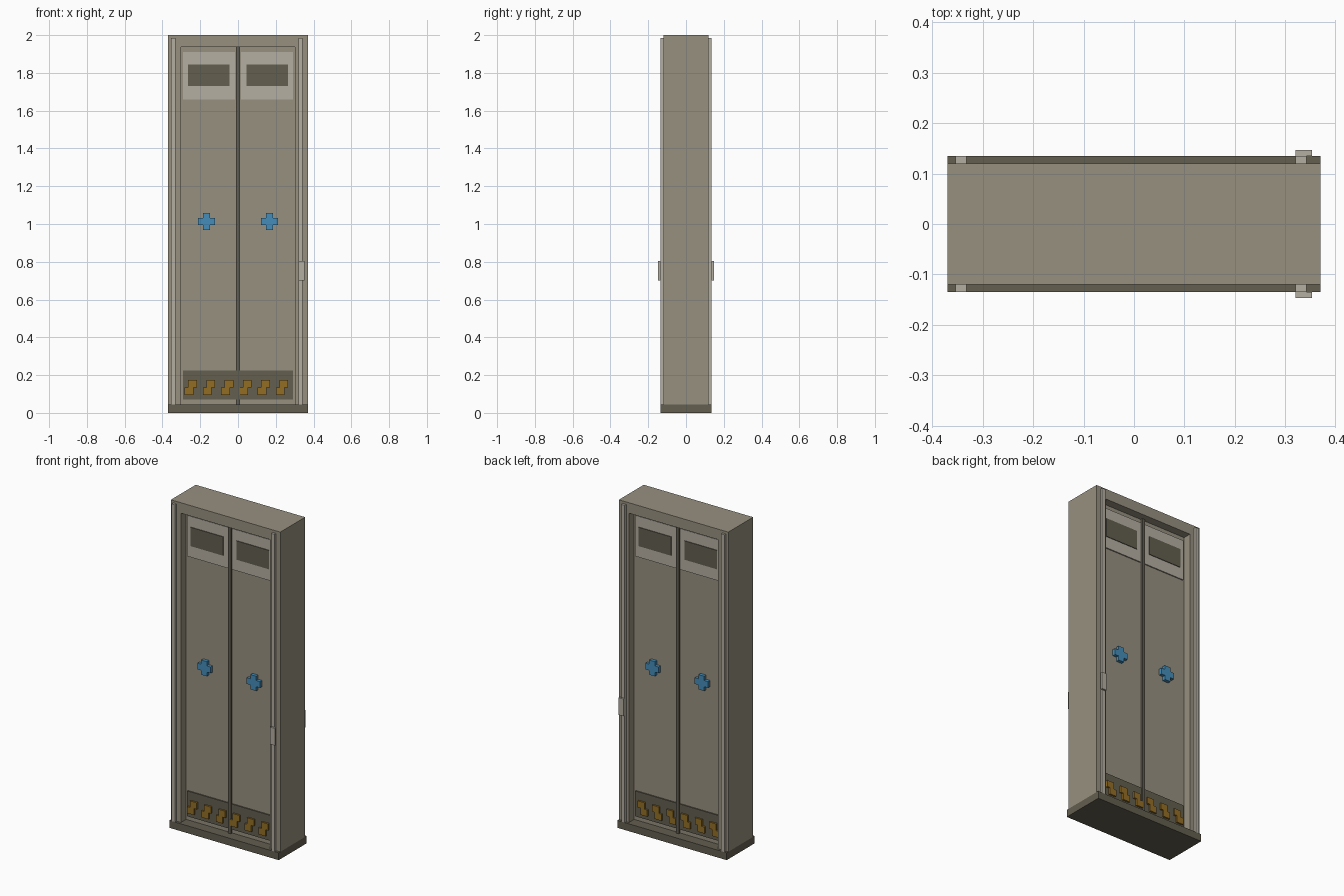
import bpy, bmesh

if "Cube" in bpy.data.objects:
    bpy.data.objects.remove(bpy.data.objects["Cube"])


def material(name, rgb):
    m = bpy.data.materials.new(name)
    m.diffuse_color = (*rgb, 1)
    m.use_nodes = True
    m.node_tree.nodes["Principled BSDF"].inputs["Base Color"].default_value = m.diffuse_color
    return m


BODY = material("body_paint", (0.31, 0.28, 0.215))
LIGHT = material("light_metal", (0.46, 0.43, 0.36))
DARK = material("dark_metal", (0.125, 0.112, 0.08))
BLUE = material("blue_marking", (0.06, 0.27, 0.49))
AMBER = material("amber_marking", (0.29, 0.155, 0.018))


def make(name, bm, mat):
    bmesh.ops.recalc_face_normals(bm, faces=bm.faces)
    me = bpy.data.meshes.new(name)
    bm.to_mesh(me)
    bm.free()
    me.materials.append(mat)
    ob = bpy.data.objects.new(name, me)
    bpy.context.collection.objects.link(ob)
    return ob


def prism(name, outline, y0, y1, mat):
    """Extrude an (x, z) outline from y0 to y1."""
    bm = bmesh.new()
    face = bm.faces.new([bm.verts.new((x, y0, z)) for x, z in outline])
    ext = bmesh.ops.extrude_face_region(bm, geom=[face])
    for v in ext["geom"]:
        if isinstance(v, bmesh.types.BMVert):
            v.co.y = y1
    return make(name, bm, mat)


def box(name, x0, x1, y0, y1, z0, z1, mat):
    return prism(name, [(x0, z0), (x1, z0), (x1, z1), (x0, z1)], y0, y1, mat)


def both_sides(ob):
    """Repeat a front part on the back face."""
    mod = ob.modifiers.new("front_back", 'MIRROR')
    mod.use_axis = (False, True, False)
    mod.use_mirror_merge = False
    return ob


# Door frame: one arch-shaped profile, standing on a dark sill
prism("door_frame", [(-0.37, 0.045), (-0.37, 2), (0.37, 2), (0.37, 0.045),
                     (0.302, 0.045), (0.302, 1.936), (-0.302, 1.936), (-0.302, 0.045)],
      -0.12, 0.12, BODY)
box("sill", -0.37, 0.37, -0.135, 0.135, 0, 0.045, DARK)

# Raised rails on the posts, and the control panel on the right rail
for side, x in (("left", -0.343), ("right", 0.331)):
    both_sides(box(side + "_rail", x - 0.011, x + 0.011, -0.135, -0.12, 0.045, 1.985, LIGHT))
both_sides(box("control_panel", 0.32, 0.353, -0.147, -0.135, 0.70, 0.805, LIGHT))

# Seam between the two leaves
box("centre_seam", -0.01, 0.01, -0.084, 0.084, 0.045, 1.936, DARK)

for side, s in (("left", -1), ("right", 1)):
    # Door leaf with window surround and window
    box(side + "_leaf", *sorted((s * 0.01, s * 0.302)), -0.07, 0.07, 0.045, 1.936, BODY)
    both_sides(box(side + "_window_surround", *sorted((s * 0.015, s * 0.29)),
                   -0.077, -0.07, 1.66, 1.91, LIGHT))
    both_sides(box(side + "_window", *sorted((s * 0.045, s * 0.265)),
                   -0.081, -0.077, 1.73, 1.845, DARK))
    # Kick plate half
    both_sides(box(side + "_kick_plate", *sorted((s * 0.01, s * 0.29)),
                   -0.077, -0.07, 0.07, 0.225, DARK))
    # Blue cross marking
    cx, cz, a, b = s * 0.167, 1.013, 0.045, 0.019
    cross = [(-b, -a), (b, -a), (b, -b), (a, -b), (a, b), (b, b),
             (b, a), (-b, a), (-b, b), (-a, b), (-a, -b), (-b, -b)]
    both_sides(prism(side + "_cross", [(cx + x, cz + z) for x, z in cross],
                     -0.09, -0.07, BLUE))

# Stepped amber hazard marks along the kick plate
step = [(-0.032, 0.095), (0.014, 0.095), (0.014, 0.135), (0.032, 0.135),
        (0.032, 0.175), (-0.014, 0.175), (-0.014, 0.135), (-0.032, 0.135)]
for i in range(6):
    x0 = -0.25 + i * 0.0966
    both_sides(prism(f"hazard_mark_{i + 1}", [(x0 + x, z) for x, z in step],
                     -0.088, -0.077, AMBER))
